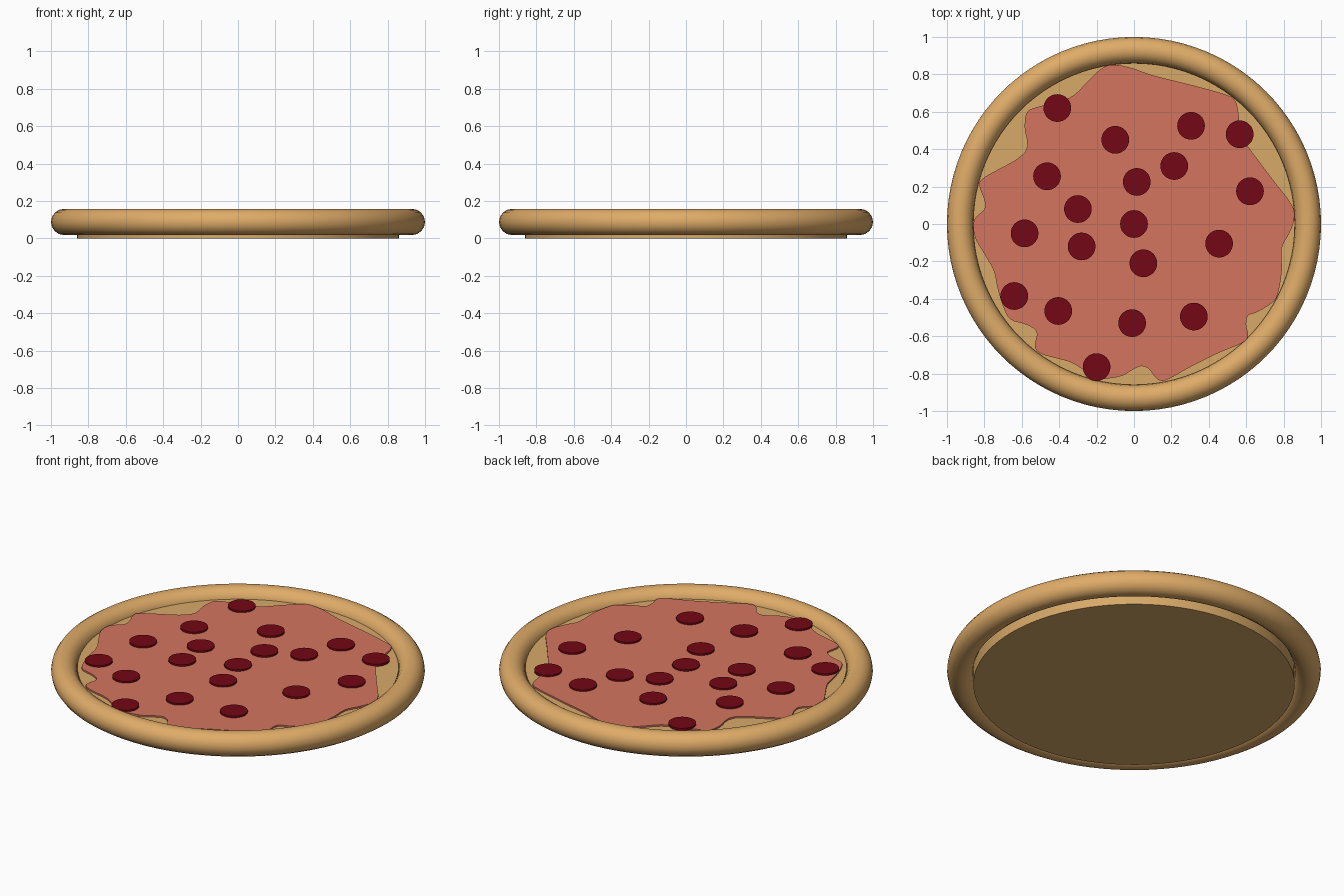
import bpy, bmesh
from mathutils import Vector

if "Cube" in bpy.data.objects:
    bpy.data.objects.remove(bpy.data.objects["Cube"])


def material(name, rgb):
    m = bpy.data.materials.new(name)
    m.diffuse_color = (*[(c / 255) ** 2.2 for c in rgb], 1)
    m.use_nodes = True
    m.node_tree.nodes["Principled BSDF"].inputs["Base Color"].default_value = m.diffuse_color
    return m


CRUST = material("crust", (222, 170, 104))
DOUGH = material("dough", (214, 168, 104))
SAUCE = material("sauce", (210, 116, 94))
MEAT = material("pepperoni", (115, 16, 27))


def disc(name, x, y, z0, z1, radius, sides, mat):
    bpy.ops.mesh.primitive_cylinder_add(
        vertices=sides, radius=radius, depth=z1 - z0, location=(x, y, (z0 + z1) / 2))
    ob = bpy.context.object
    ob.name = name
    ob.data.materials.append(mat)
    bpy.ops.object.shade_smooth_by_angle()
    return ob


# Flat dough base
disc("dough_base", 0, 0, 0, 0.106, 0.86, 96, DOUGH)

# Rounded crust ring
bpy.ops.mesh.primitive_torus_add(major_radius=0.93, minor_radius=0.07,
                                 major_segments=96, minor_segments=16,
                                 location=(0, 0, 0.088))
crust = bpy.context.object
crust.name = "crust_ring"
crust.data.materials.append(CRUST)
bpy.ops.object.shade_smooth()

# Irregular sauce layer, clockwise outline smoothed by a spline
OUTLINE = [
    (-.09, .85), (0, .83), (.1, .795), (.3, .745), (.48, .695), (.54, .66), (.56, .58),
    (.57, .48), (.62, .40), (.74, .24), (.845, .10), (.855, .02), (.83, -.05), (.79, -.13),
    (.79, -.25), (.77, -.37), (.74, -.42), (.66, -.47), (.61, -.49), (.60, -.54),
    (.61, -.6), (.57, -.64), (.45, -.69), (.3, -.765), (.17, -.835), (.12, -.825),
    (.08, -.775), (.04, -.76), (0, -.775), (-.06, -.81), (-.13, -.825), (-.2, -.83),
    (-.24, -.81), (-.27, -.78), (-.35, -.735), (-.48, -.70), (-.53, -.66), (-.52, -.58),
    (-.57, -.54), (-.66, -.51), (-.70, -.44), (-.73, -.34), (-.75, -.25), (-.80, -.16),
    (-.85, -.07), (-.855, .02), (-.80, .08), (-.80, .13), (-.825, .2), (-.80, .25),
    (-.585, .38), (-.585, .52), (-.57, .6), (-.5, .63), (-.4, .655), (-.32, .69),
    (-.24, .77), (-.16, .84)]


def smooth_loop(points, steps=4):
    p = [Vector(q) for q in points]
    n, out = len(p), []
    for i in range(n):
        a, b, c, d = p[i - 1], p[i], p[(i + 1) % n], p[(i + 2) % n]
        for k in range(steps):
            t = k / steps
            out.append(0.5 * (2 * b + (c - a) * t + (2 * a - 5 * b + 4 * c - d) * t * t
                              + (3 * b - a - 3 * c + d) * t ** 3))
    return out


bm = bmesh.new()
face = bm.faces.new([bm.verts.new((v.x, v.y, 0.104)) for v in smooth_loop(OUTLINE)])
top = bmesh.ops.extrude_face_region(bm, geom=[face])["geom"]
bmesh.ops.translate(bm, vec=(0, 0, 0.011),
                    verts=[g for g in top if isinstance(g, bmesh.types.BMVert)])
bmesh.ops.recalc_face_normals(bm, faces=bm.faces)
mesh = bpy.data.meshes.new("sauce")
bm.to_mesh(mesh)
bm.free()
mesh.materials.append(SAUCE)
bpy.context.collection.objects.link(bpy.data.objects.new("sauce", mesh))

# Scattered pepperoni slices
SLICES = [
    (-.41, .62), (-.1, .45), (.305, .525), (.565, .48), (.215, .31), (.015, .225),
    (-.465, .255), (.62, .175), (-.3, .08), (0, 0), (-.585, -.05), (-.28, -.12),
    (.455, -.105), (.05, -.21), (-.64, -.385), (-.405, -.465), (-.01, -.53),
    (.32, -.495), (-.2, -.765)]
for i, (x, y) in enumerate(SLICES):
    disc(f"pepperoni_{i + 1}", x, y, 0.112, 0.125, 0.074, 32, MEAT)
